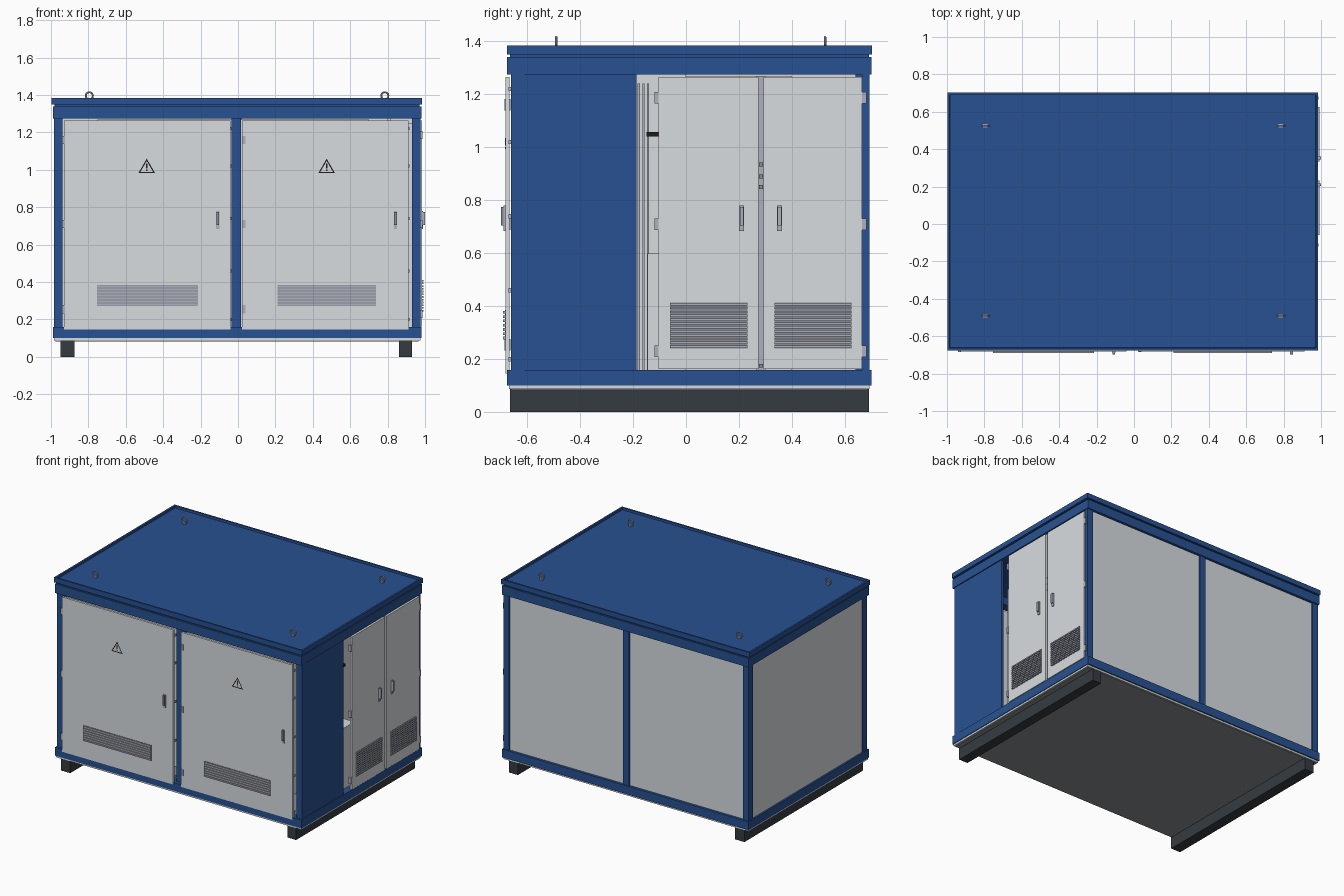
import bpy, bmesh, math
from mathutils import Vector

cube = bpy.data.objects.get("Cube")
if cube:
    bpy.data.objects.remove(cube, do_unlink=True)


def material(name, rgb):
    m = bpy.data.materials.new(name)
    m.use_nodes = True
    m.diffuse_color = (*rgb, 1)
    m.node_tree.nodes["Principled BSDF"].inputs["Base Color"].default_value = (*rgb, 1)
    return m


BLUE = material("frame blue", (0.021, 0.083, 0.285))
GREY = material("panel light grey", (0.69, 0.72, 0.74))
DARK = material("base dark grey", (0.036, 0.044, 0.053))
MID = material("underside mid grey", (0.25, 0.265, 0.29))
STEEL = material("steel grey", (0.42, 0.44, 0.51))
BLACK = material("sign black", (0.012, 0.012, 0.014))


def finish(name, bm, mat):
    bmesh.ops.recalc_face_normals(bm, faces=bm.faces)
    mesh = bpy.data.meshes.new(name)
    bm.to_mesh(mesh)
    bm.free()
    mesh.materials.append(mat)
    obj = bpy.data.objects.new(name, mesh)
    bpy.context.collection.objects.link(obj)


def add_box(bm, x, y, z):
    made = bmesh.ops.create_cube(bm, size=1)["verts"]
    for v in made:
        v.co = Vector([(r[0] + r[1]) / 2 + c * (r[1] - r[0]) for r, c in zip((x, y, z), v.co)])


def box(name, mat, x, y, z):
    bm = bmesh.new()
    add_box(bm, x, y, z)
    finish(name, bm, mat)


# Main extents
X0, X1, Y0, Y1 = -0.99, 0.98, -0.675, 0.7
WALL = (0.16, 1.275)

# Skids and floor
for side, x in (("right", (-0.95, -0.875)), ("left", (0.86, 0.93))):
    box(side + "_skid", DARK, x, (-0.665, 0.69), (0, 0.088))
box("floor_underside", MID, (-0.975, 0.965), (-0.66, 0.685), (0.083, 0.09))
box("floor_plate", GREY, (-0.985, 0.975), (-0.668, 0.692), (0.087, 0.102))
box("inner_floor", MID, (-0.965, 0.95), (-0.64, 0.67), (0.101, 0.15))

# Horizontal frames made of four beams each
for name, z in (("bottom", (0.1, 0.16)), ("top", (1.275, 1.34))):
    bm = bmesh.new()
    t = 0.06
    add_box(bm, (X0, X1), (Y0, Y0 + t), z)
    add_box(bm, (X0, X1), (Y1 - t, Y1), z)
    add_box(bm, (X0, X0 + t), (Y0 + t, Y1 - t), z)
    add_box(bm, (X1 - t, X1), (Y0 + t, Y1 - t), z)
    finish(name + "_frame", bm, BLUE)

# Roof with groove below and a raised rim
box("roof_groove", BLUE, (X0 + 0.01, X1 - 0.01), (Y0 + 0.01, Y1 - 0.01), (1.33, 1.352))
bm = bmesh.new()
add_box(bm, (-0.998, 0.985), (Y0, Y1 + 0.002), (1.35, 1.385))
top = max(bm.faces, key=lambda f: f.calc_center_median().z)
bmesh.ops.inset_region(bm, faces=[top], thickness=0.018)
bmesh.ops.inset_region(bm, faces=[top], thickness=0.001)
for v in top.verts:
    v.co.z -= 0.016
finish("roof", bm, BLUE)

# Posts
posts = {
    "front_right_post": ((-0.985, -0.938), (-0.66, -0.61)),
    "front_middle_post": ((-0.035, 0.015), (-0.65, -0.6)),
    "front_left_post": ((0.93, 0.975), (-0.66, -0.61)),
    "back_right_post": ((-0.985, -0.938), (0.64, 0.692)),
    "back_middle_post": ((-0.03, 0.02), (0.64, 0.692)),
    "back_left_post": ((0.93, 0.975), (0.665, 0.692)),
}
for name, (x, y) in posts.items():
    box(name, BLUE, x, y, WALL)

# Fixed wall panels
box("back_panel", GREY, (-0.96, 0.95), (0.67, 0.682), WALL)
box("right_panel", GREY, (-0.978, -0.966), (-0.64, 0.67), WALL)
box("left_blue_panel", BLUE, (0.955, 0.973), (-0.612, -0.187), WALL)

# Interior partition, uprights and equipment seen through the gaps
box("inner_partition", GREY, (0.8, 0.815), (-0.25, 0.0), (0.15, 1.275))
box("inner_lower_box", GREY, (0.82, 0.93), (-0.145, 0.0), (0.15, 0.6))
for i, y in enumerate((-0.183, -0.165, -0.148)):
    box(f"inner_upright_{i}", STEEL, (0.86, 0.9), (y, y + 0.009), (0.15, 1.24))
box("inner_bracket", BLACK, (0.86, 0.93), (-0.15, -0.1), (1.04, 1.058))
box("inner_cabinet", GREY, (-0.75, 0.7), (-0.45, 0.4), (0.15, 1.27))


# Wall frames: map distance along, distance outward and height onto a wall
def front(u, d, z):
    return u, (-0.666 - d[1], -0.666 - d[0]), z


def left(u, d, z):
    return (0.967 + d[0], 0.967 + d[1]), u, z


def fitted(name, mat, wall, u, d, z):
    box(name, mat, *wall(u, d, z))


def louvre(name, wall, u, z, count):
    fitted(name + "_recess", MID, wall, u, (0.015, 0.018), z)
    bm = bmesh.new()
    step = (z[1] - z[0]) / count
    for i in range(count):
        low = z[0] + i * step
        add_box(bm, *wall(u, (0.016, 0.024), (low + step * 0.2, low + step * 0.8)))
    finish(name + "_slats", bm, STEEL)


def handle(name, wall, u, grip_mat):
    fitted(name + "_plate", STEEL, wall, (u - 0.009, u + 0.009), (0.015, 0.022), (0.685, 0.78))
    fitted(name + "_grip", grip_mat, wall, (u - 0.007, u + 0.007), (0.022, 0.033), (0.705, 0.775))


def hinges(name, wall, u, heights):
    bm = bmesh.new()
    for z in heights:
        add_box(bm, *wall((u - 0.008, u + 0.008), (-0.004, 0.019), (z - 0.022, z + 0.022)))
    finish(name + "_hinges", bm, STEEL)


def warning_sign(name, cx, cz):
    # Triangular outline with an inner mark, as a thin plate
    bm = bmesh.new()
    y = -0.683
    corners = [(-0.045, -0.038), (0.045, -0.038), (0, 0.04)]
    mid = -0.012
    outer = [bm.verts.new((cx + a, y, cz + b)) for a, b in corners]
    inner = [bm.verts.new((cx + a * 0.76, y, cz + mid + (b - mid) * 0.76)) for a, b in corners]
    for i in range(3):
        j = (i + 1) % 3
        bm.faces.new((outer[i], outer[j], inner[j], inner[i]))
    add_box(bm, (cx - 0.004, cx + 0.004), (y, y + 0.002), (cz - 0.014, cz + 0.015))
    add_box(bm, (cx - 0.004, cx + 0.004), (y, y + 0.002), (cz - 0.026, cz - 0.019))
    finish(name, bm, BLACK)


# Front doors: span, louvre span, handle, hinge line, sign
for side, u, vent, grip, hinge, sign in (
    ("right", (-0.93, -0.04), (-0.755, -0.215), -0.108, -0.932, -0.488),
    ("left", (0.022, 0.912), (0.21, 0.738), 0.842, 0.033, 0.474),
):
    name = "front_" + side + "_door"
    fitted(name, GREY, front, u, (0, 0.016), (0.147, 1.265))
    louvre(name + "_louvre", front, vent, (0.272, 0.385), 7)
    handle(name + "_handle", front, grip, MID)
    hinges(name, front, hinge, (0.255, 0.71, 1.16))
    warning_sign(name + "_warning_sign", sign, 1.02)
    bm = bmesh.new()
    for z in (0.2, 0.46, 0.74, 1.02, 1.22):
        add_box(bm, (u[1] - 0.003, u[1] + 0.006), (-0.67, -0.655), (z - 0.008, z + 0.008))
    finish(name + "_latches", bm, STEEL)

# Grey jamb behind the free edge of the front left door
box("front_left_jamb", GREY, (0.9, 0.93), (-0.62, -0.61), (0.16, 1.25))

# Side doors
for side, u, vent, grip, hinge in (
    ("front", (-0.103, 0.273), (-0.06, 0.232), 0.21, -0.111),
    ("back", (0.293, 0.665), (0.335, 0.625), 0.353, 0.673),
):
    name = "side_" + side + "_door"
    fitted(name, GREY, left, u, (0, 0.016), (0.163, 1.265))
    louvre(name + "_louvre", left, vent, (0.24, 0.415), 12)
    handle(name + "_handle", left, grip, STEEL)
    hinges(name, left, hinge, (0.23, 0.71, 1.187))
box("side_door_jamb", STEEL, (0.94, 0.966), (0.265, 0.3), (0.16, 1.27))
for i, z in enumerate((0.175, 0.85, 0.89, 0.935)):
    box(f"side_door_lock_{i}", MID, (0.96, 0.972), (0.275, 0.291), (z - 0.007, z + 0.007))

# Lifting eyes
for sx, x in (("right", -0.795), ("left", 0.785)):
    for sy, y in (("front", -0.49), ("back", 0.525)):
        bpy.ops.mesh.primitive_torus_add(
            major_segments=20, minor_segments=8, major_radius=0.019, minor_radius=0.005,
            location=(x, y, 1.396), rotation=(math.pi / 2, 0, 0))
        eye = bpy.context.object
        eye.name = f"{sy}_{sx}_lifting_eye"
        eye.data.materials.append(STEEL)
        bpy.ops.object.shade_smooth_by_angle()
        box(f"{sy}_{sx}_eye_base", STEEL, (x - 0.012, x + 0.012), (y - 0.01, y + 0.01), (1.365, 1.377))
